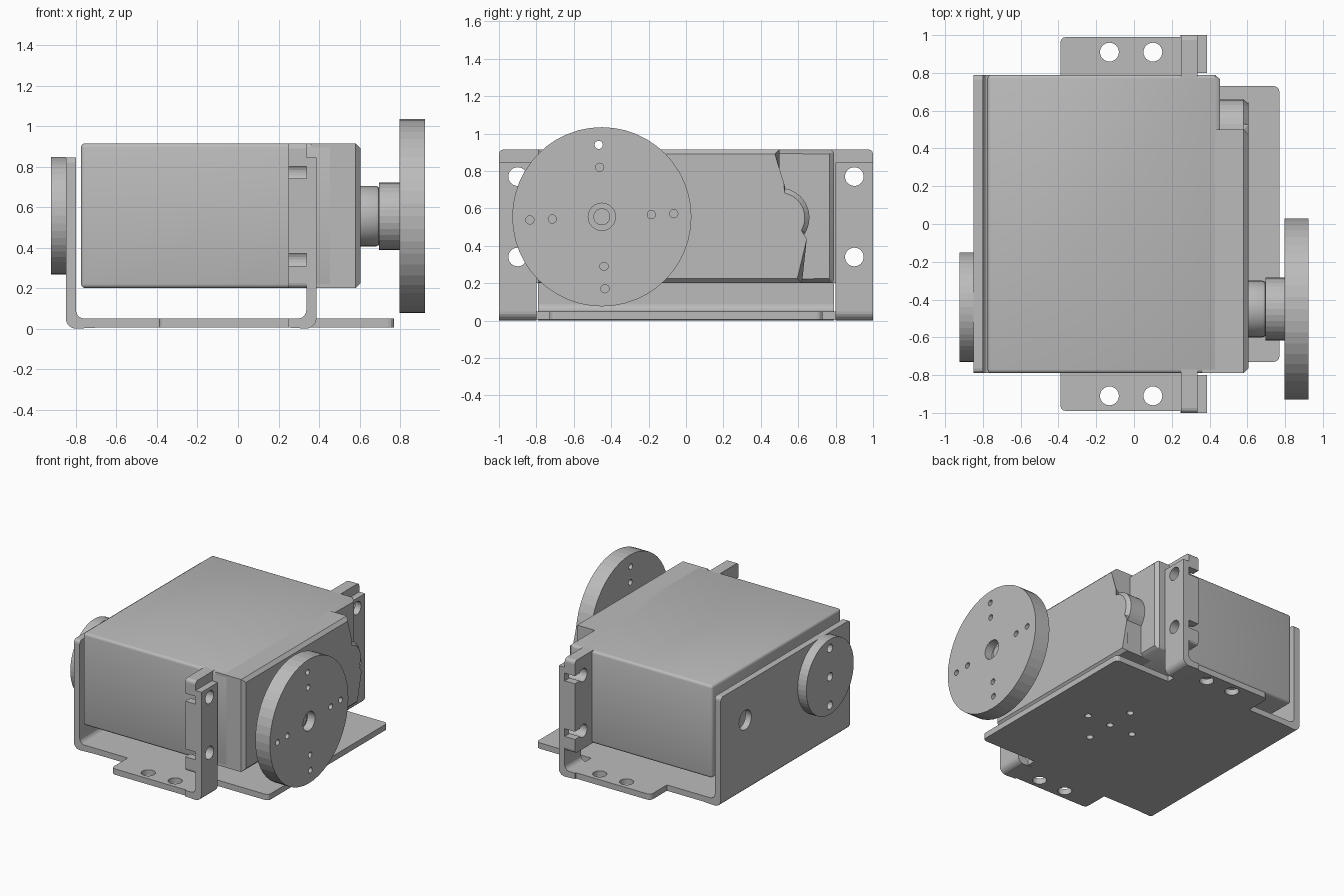
import bpy, bmesh, math
from mathutils import Vector

cube = bpy.data.objects.get("Cube")
if cube:
    bpy.data.objects.remove(cube, do_unlink=True)

grey = bpy.data.materials.new("plain grey")
grey.use_nodes = True
grey.diffuse_color = (0.5, 0.5, 0.5, 1)
grey.node_tree.nodes["Principled BSDF"].inputs["Base Color"].default_value = (0.5, 0.5, 0.5, 1)


def place(axis, a, b, t):
    """Map profile point (a, b) and distance t along the axis to space."""
    return Vector({"x": (t, a, b), "y": (a, t, b), "z": (a, b, t)}[axis])


def add_prism(bm, pts, axis, lo, hi):
    bottom = [bm.verts.new(place(axis, a, b, lo)) for a, b in pts]
    top = [bm.verts.new(place(axis, a, b, hi)) for a, b in pts]
    n = len(pts)
    bm.faces.new(bottom)
    bm.faces.new(top[::-1])
    for i in range(n):
        j = (i + 1) % n
        bm.faces.new((bottom[j], bottom[i], top[i], top[j]))


def finish(name, bm):
    bmesh.ops.recalc_face_normals(bm, faces=bm.faces[:])
    mesh = bpy.data.meshes.new(name)
    bm.to_mesh(mesh)
    bm.free()
    mesh.materials.append(grey)
    obj = bpy.data.objects.new(name, mesh)
    bpy.context.collection.objects.link(obj)
    return obj


def prism(name, pts, axis, lo, hi, bevels=()):
    """Extrude a profile; bevels are (rule on edge midpoint and direction, width, segments)."""
    bm = bmesh.new()
    add_prism(bm, pts, axis, lo, hi)
    for rule, width, seg in bevels:
        edges = [e for e in bm.edges
                 if rule((e.verts[0].co + e.verts[1].co) / 2, e.verts[0].co - e.verts[1].co)]
        bmesh.ops.bevel(bm, geom=edges, offset=width, segments=seg, profile=0.5, affect="EDGES")
    return finish(name, bm)


def rect(a0, a1, b0, b1):
    return [(a0, b0), (a1, b0), (a1, b1), (a0, b1)]


def arc(a, b, r, start, end, n):
    step = math.radians(end - start) / n
    return [(a + r * math.cos(math.radians(start) + i * step),
             b + r * math.sin(math.radians(start) + i * step)) for i in range(n + 1)]


def circle(a, b, r, n=24):
    return arc(a, b, r, 0, 360, n)[:-1]


def cut(obj, axis, lo, hi, profiles):
    """Cut straight holes through an object and keep the plain result."""
    for pts in profiles:
        bm = bmesh.new()
        add_prism(bm, pts, axis, lo, hi)
        cutter = finish("cutter", bm)
        cutter.hide_render = True
        mod = obj.modifiers.new("holes", "BOOLEAN")
        mod.operation, mod.solver, mod.object = "DIFFERENCE", "EXACT", cutter
        deps = bpy.context.evaluated_depsgraph_get()
        mesh = bpy.data.meshes.new_from_object(obj.evaluated_get(deps))
        obj.modifiers.clear()
        obj.data = mesh
        bpy.data.objects.remove(cutter, do_unlink=True)


def smooth(*objs):
    bpy.ops.object.select_all(action="DESELECT")
    for o in objs:
        o.select_set(True)
    bpy.context.view_layer.objects.active = objs[0]
    bpy.ops.object.shade_smooth_by_angle(angle=math.radians(32))


# Motor case: main block, rounded all round
case = prism("motor_case", rect(-0.79, 0.79, 0.2, 0.915), "x", -0.775, 0.455,
             [(lambda m, d: m.x < 0.4, 0.02, 3),
              (lambda m, d: m.x > 0.45 and abs(d.x) < 1e-4 and m.y > -0.7, 0.025, 1)])

# Gear cover with a stepped end, a round bulge and a chamfered face
cover_profile = ([(-0.79, 0.2), (0.62, 0.2)]
                 + arc(0.5, 0.55, 0.16, -41, 90, 12)
                 + [(0.5, 0.915), (-0.79, 0.915)])
cover = prism("gear_cover", cover_profile, "x", 0.36, 0.605,
              [(lambda m, d: m.x > 0.6, 0.025, 1)])

# Mounting ears with open keyhole slots
HOLE_Z = (0.34, 0.77)
for side, word in ((1, "back"), (-1, "front")):
    span = sorted((side * 0.76, side * 1.0))
    ear = prism(word + "_mounting_ear", rect(*span, 0.2, 0.915), "x", 0.25, 0.337,
                [(lambda m, d: abs(m.y) > 0.99 and abs(d.x) > 0.01, 0.025, 3)])
    slot = sorted((side * 0.9, side * 1.1))
    cut(ear, "x", 0.2, 0.4,
        [circle(side * 0.9, z, 0.05) for z in HOLE_Z]
        + [rect(*slot, z - 0.03, z + 0.03) for z in HOLE_Z])

# Bracket floor plate
half = [(-0.7, 0.79), (-0.39, 0.79), (-0.39, 0.99), (0.3, 0.99), (0.3, 0.73), (0.77, 0.73)]
outline = half + [(x, -y) for x, y in reversed(half)]
floor = prism("bracket_floor", outline, "z", 0.005, 0.05,
              [(lambda m, d: abs(d.z) > 0.01 and (m.x > 0.7 or (m.x < -0.3 and abs(m.y) > 0.9)),
                0.03, 3)])
floor_holes = [circle(x, s * 0.91, 0.05) for x in (-0.13, 0.1) for s in (1, -1)]
floor_holes += [circle(0.22 + dx, dy, 0.025, 16)
                for dx, dy in ((0, 0), (0.2, 0), (-0.2, 0), (0, 0.22), (0, -0.22))]
cut(floor, "z", -0.1, 0.2, floor_holes)


def angle_profile(outer, sign, foot):
    """Bent sheet seen from the end: upright wall, rounded bend and foot."""
    bend = [(0.05 - r * math.cos(a), 0.05 - r * math.sin(a))
            for r in (0.05,) for a in (i * math.pi / 10 for i in range(6))]
    inner = [(0.09 - 0.04 * math.cos(a), 0.09 - 0.04 * math.sin(a))
             for a in (i * math.pi / 10 for i in range(5, -1, -1))]
    pts = [(0, 0.845)] + bend + [(foot, 0.005), (foot, 0.05)] + inner + [(0.05, 0.845)]
    return [(outer + sign * a, b) for a, b in pts]


# Bracket side wall on the bearing side
wall = prism("bracket_side_wall", angle_profile(-0.85, 1, 0.16), "y", -0.79, 0.79,
             [(lambda m, d: m.z > 0.84 and abs(m.y) > 0.78, 0.025, 3)])
cut(wall, "x", -1, -0.7, [circle(0.49, 0.56, 0.075)])

# Bracket tabs that hold the mounting ears
for side, word in ((1, "back"), (-1, "front")):
    lo, hi = sorted((side * 0.8, side * 1.0))
    tab = prism(word + "_bracket_tab", angle_profile(0.387, -1, 0.14), "y", lo, hi)
    cut(tab, "x", 0.3, 0.45, [circle(side * 0.9, z, 0.05) for z in HOLE_Z])

# Output shaft and hub
AY, AZ = -0.45, 0.555
shaft = prism("output_shaft", circle(AY, AZ, 0.15, 32), "x", 0.59, 0.7,
              [(lambda m, d: m.x > 0.69, 0.02, 2)])
hub = prism("horn_hub", circle(AY, AZ, 0.167, 32), "x", 0.695, 0.8)

# Round horn with a cross of screw holes and a stepped centre bore
horn = prism("round_horn", circle(AY, AZ, 0.479, 48), "x", 0.798, 0.923)
screws = []
for k in range(4):
    a = math.radians(92.5 + 90 * k)
    screws += [circle(AY + r * math.cos(a), AZ + r * math.sin(a), 0.022, 16) for r in (0.265, 0.385)]
cut(horn, "x", 0.7, 1.0, screws)
cut(horn, "x", 0.86, 1.0, [circle(AY, AZ, 0.073)])
screw = prism("horn_screw", circle(AY, AZ, 0.045), "x", 0.84, 0.875)

# Bearing disc on the far side
disc = prism("bearing_disc", circle(-0.44, 0.558, 0.29, 48), "x", -0.923, -0.849)
cut(disc, "x", -1.0, -0.86, [circle(-0.44, 0.558 + dz, 0.032, 16) for dz in (-0.22, 0, 0.22)])

smooth(case, shaft)
